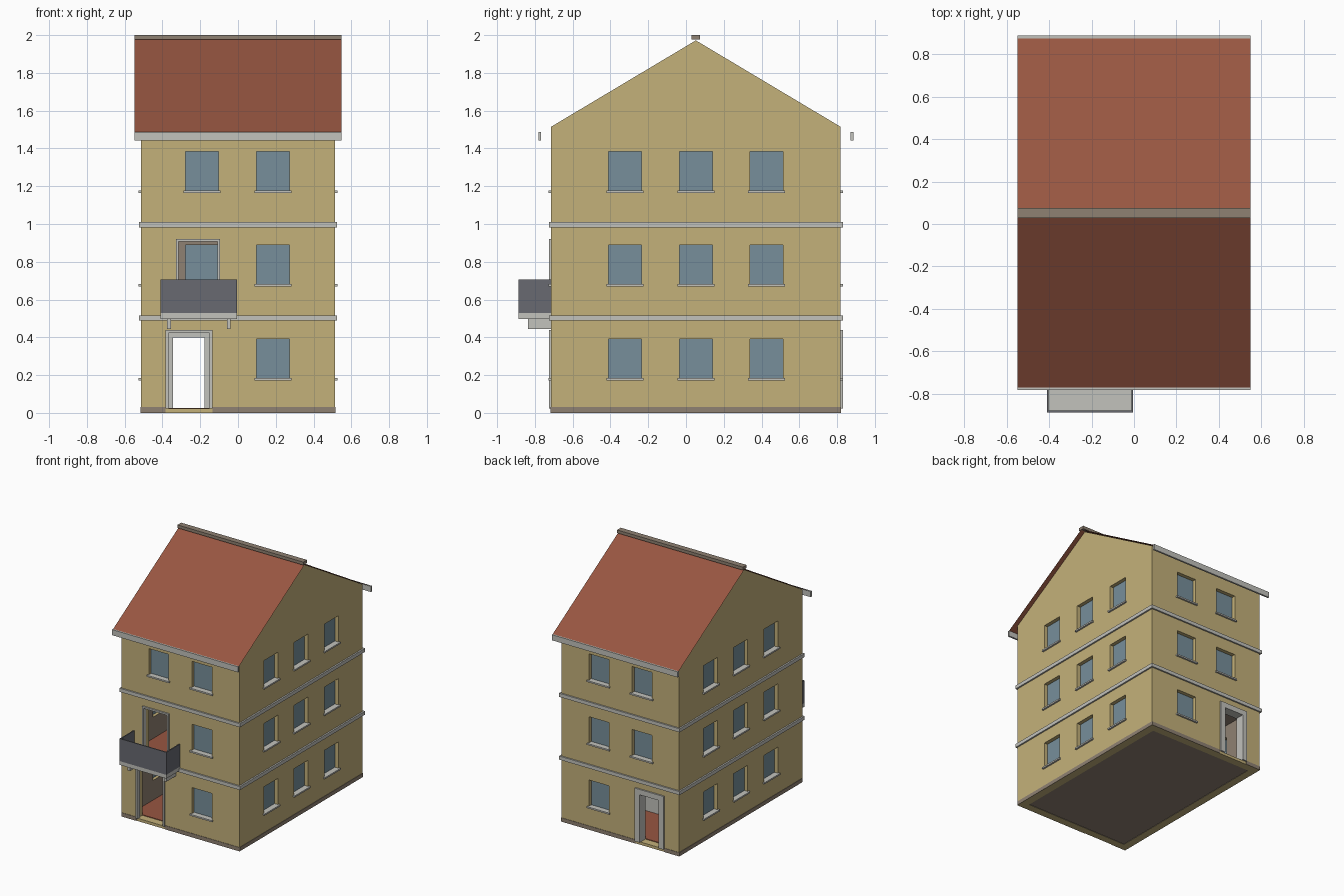
import bpy, bmesh
from mathutils import Vector

old = bpy.data.objects.get("Cube")
if old:
    bpy.data.objects.remove(old)


def material(name, srgb):
    rgba = [(c / 255 / 12.92) if c < 11 else ((c / 255 + 0.055) / 1.055) ** 2.4 for c in srgb] + [1]
    m = bpy.data.materials.new(name)
    m.use_nodes = True
    m.diffuse_color = rgba
    m.node_tree.nodes["Principled BSDF"].inputs["Base Color"].default_value = rgba
    return m


OCHRE = material("ochre_plaster", (196, 177, 122))
STONE = material("pale_stone", (194, 194, 188))
TILE = material("terracotta", (152, 86, 65))
GLASS = material("blue_glass", (119, 143, 155))
IRON = material("dark_iron", (104, 106, 113))
TAUPE = material("taupe_plaster", (143, 129, 114))

# Main dimensions
HX, Y0, Y1, RIDGE_Y = 0.513, -0.714, 0.818, 0.052
WALL_TOP, RIDGE_Z, THICK = 1.515, 1.972, 0.06
SIDES = ("front", "back", "left", "right")


def make(name, bm, mat):
    bmesh.ops.recalc_face_normals(bm, faces=bm.faces)
    me = bpy.data.meshes.new(name)
    bm.to_mesh(me)
    bm.free()
    ob = bpy.data.objects.new(name, me)
    bpy.context.collection.objects.link(ob)
    me.materials.append(mat)
    return ob


def boxes(name, spans, mat):
    """One object from (x0, x1, y0, y1, z0, z1) spans."""
    bm = bmesh.new()
    for x0, x1, y0, y1, z0, z1 in spans:
        vs = bmesh.ops.create_cube(bm, size=1)["verts"]
        for v in vs:
            v.co = Vector(((x0, x1)[v.co.x > 0], (y0, y1)[v.co.y > 0], (z0, z1)[v.co.z > 0]))
    return make(name, bm, mat)


def on_wall(side, u0, u1, z0, z1, d0, d1):
    """Span placed on a wall; d is the distance out from its outer face."""
    if side == "front":
        return (u0, u1, Y0 - d1, Y0 - d0, z0, z1)
    if side == "back":
        return (u0, u1, Y1 + d0, Y1 + d1, z0, z1)
    if side == "left":
        return (HX + d0, HX + d1, u0, u1, z0, z1)
    return (-HX - d1, -HX - d0, u0, u1, z0, z1)


# Window layout: (side, centre, sill height)
windows = []
for floor, sill in enumerate((0.182, 0.68, 1.175)):
    for side in ("left", "right"):
        windows += [(side, RIDGE_Y + k * 0.375, sill) for k in (-1, 0, 1)]
    windows += [("front", 0.185, sill), ("back", 0.185, sill)]
    if floor > 0:
        windows.append(("back", -0.19, sill))
    if floor == 2:
        windows.append(("front", -0.19, sill))
W, H = 0.087, 0.208

# Doors: (name, side, outer u0, u1, z0, z1, frame width)
doors = [("front_door", "front", -0.385, -0.135, 0.022, 0.44, 0.016),
         ("back_door", "back", -0.385, -0.135, 0.022, 0.44, 0.042),
         ("balcony_door", "front", -0.328, -0.095, 0.515, 0.92, 0.013)]

# Walls: hollow shell with the openings cut out
walls = boxes("walls", [(-HX, HX, Y0, Y1, 0, WALL_TOP)], OCHRE)
cavity = boxes("cavity_cutter", [(-HX + THICK, HX - THICK, Y0 + THICK, Y1 - THICK, -1, 3)], OCHRE)
holes = [on_wall(s, u - W, u + W, z, z + H, -0.1, 0.1) for s, u, z in windows]
holes += [on_wall(s, u0 + 0.01, u1 - 0.01, z0, z1 - 0.01, -0.1, 0.1)
          for _, s, u0, u1, z0, z1, _ in doors]
openings = boxes("opening_cutter", holes, OCHRE)
for cutter in (cavity, openings):
    mod = walls.modifiers.new("cut", "BOOLEAN")
    mod.operation, mod.solver, mod.object = "DIFFERENCE", "EXACT", cutter
bpy.context.view_layer.update()
walls.data = bpy.data.meshes.new_from_object(
    walls.evaluated_get(bpy.context.evaluated_depsgraph_get()))
walls.modifiers.clear()
for cutter in (cavity, openings):
    bpy.data.objects.remove(cutter)
walls.data.materials.clear()
walls.data.materials.append(OCHRE)
walls.data.materials.append(TAUPE)
for p in walls.data.polygons:
    c = p.center
    inner = (abs(abs(c.x) - HX + THICK) < 0.001 and abs(p.normal.x) > 0.9) or \
            (min(abs(c.y - Y0 - THICK), abs(c.y - Y1 + THICK)) < 0.001 and abs(p.normal.y) > 0.9)
    p.material_index = int(inner)

# Window panes and sills
boxes("window_panes", [on_wall(s, u - W, u + W, z, z + H, -0.036, -0.03)
                       for s, u, z in windows], GLASS)
boxes("window_sills", [on_wall(s, u - W - 0.011, u + W + 0.011, z - 0.01, z + 0.002, -0.03, 0.014)
                       for s, u, z in windows], STONE)

# Door frames: two jambs and a head through the wall
for name, s, u0, u1, z0, z1, w in doors:
    depth = (-THICK - 0.002, 0.012) if s == "back" else (-0.02, 0.012)
    boxes(name + "_frame", [on_wall(s, u0, u0 + w, z0, z1, *depth),
                            on_wall(s, u1 - w, u1, z0, z1, *depth),
                            on_wall(s, u0 + w, u1 - w, z1 - w, z1, *depth)], STONE)

# Plinth strips, left open at the doors
strips = [on_wall(s, Y0, Y1, 0, 0.03, 0, 0.003) for s in ("left", "right")]
for s in ("front", "back"):
    strips += [on_wall(s, -HX, -0.385, 0, 0.03, 0, 0.003), on_wall(s, -0.135, HX, 0, 0.03, 0, 0.003)]
boxes("plinth", strips, TAUPE)

# String courses around the building
for name, z in (("lower_band", 0.488), ("upper_band", 0.982)):
    boxes(name, [on_wall(s, a - 0.012, b + 0.012, z, z + 0.028, -0.005, 0.012)
                 for s, a, b in (("front", -HX, HX), ("back", -HX, HX),
                                 ("left", Y0, Y1), ("right", Y0, Y1))], STONE)

# Floor slabs with tiled tops, and a ground-floor partition
IX, IY0, IY1 = HX - THICK, Y0 + THICK, Y1 - THICK
levels = (0.003, 0.488, 0.982, 1.49)
boxes("floor_slabs", [(-IX, IX, IY0, IY1, z, z + 0.018) for z in levels], TAUPE)
boxes("floor_tiles", [(-IX, IX, IY0, IY1, z + 0.018, z + 0.024) for z in levels[:3]], TILE)
boxes("partition", [(-0.1, IX, 0.33, 0.37, 0.027, 0.488)], STONE)

# Gable ends
for name, x in (("left_gable", HX - THICK), ("right_gable", -HX)):
    bm = bmesh.new()
    face = bm.faces.new([bm.verts.new((x, y, z)) for y, z in
                         ((Y0, WALL_TOP), (Y1, WALL_TOP), (RIDGE_Y, RIDGE_Z))])
    ext = bmesh.ops.extrude_face_region(bm, geom=[face])["geom"]
    bmesh.ops.translate(bm, vec=(THICK, 0, 0), verts=[g for g in ext if isinstance(g, bmesh.types.BMVert)])
    make(name, bm, OCHRE)

# Roof: two thin slopes
RX, EAVE, EAVE_Z = 0.548, 0.825, 1.484
bm = bmesh.new()
rows = [[bm.verts.new((x, RIDGE_Y + dy, z)) for x in (-RX, RX)]
        for dy, z in ((-EAVE, EAVE_Z), (0, RIDGE_Z + 0.006), (EAVE, EAVE_Z))]
for a, b in zip(rows, rows[1:]):
    bm.faces.new((a[0], a[1], b[1], b[0]))
roof = make("roof", bm, TILE)
if roof.data.polygons[0].normal.z < 0:
    roof.data.flip_normals()

# Ridge cap and gutters
boxes("ridge_cap", [(-RX, RX, RIDGE_Y - 0.023, RIDGE_Y + 0.023, 1.976, 2.0)], TAUPE)
boxes("gutters", [(-RX, RX, RIDGE_Y + a, RIDGE_Y + b, 1.442, 1.486)
                  for a, b in ((-0.834, -0.82), (0.82, 0.834))], STONE)

# Balcony: slab, brackets and solid railing
BX0, BX1, OUT = -0.41, -0.004, 0.172
boxes("balcony_slab", [on_wall("front", BX0, BX1, 0.498, 0.528, 0, OUT)], STONE)
boxes("balcony_brackets", [on_wall("front", x - 0.01, x + 0.01, 0.445, 0.498, 0, 0.122)
                           for x in (-0.365, -0.049)], STONE)
boxes("balcony_railing", [on_wall("front", BX0, BX1, 0.528, 0.705, OUT - 0.008, OUT),
                          on_wall("front", BX0, BX0 + 0.008, 0.528, 0.705, 0, OUT - 0.008),
                          on_wall("front", BX1 - 0.008, BX1, 0.528, 0.705, 0, OUT - 0.008)], IRON)
